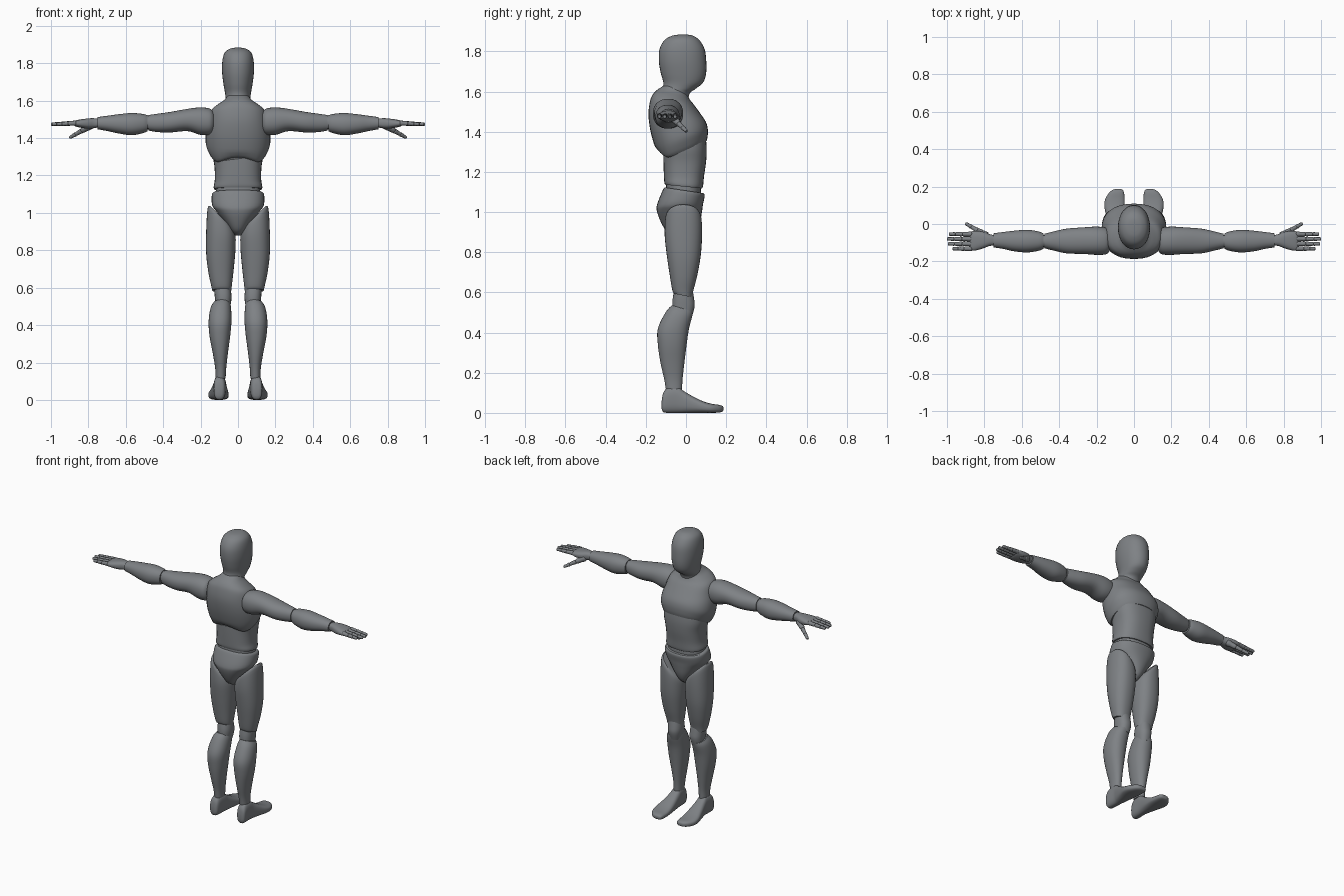
import bpy, bmesh, math
from mathutils import Vector, Matrix

SIDES, STEPS = 32, 4
GREY = bpy.data.materials.new("dark_grey")
GREY.diffuse_color = (.21, .222, .235, 1)


def catmull(a, b, c, d, t):
    return [0.5 * (2 * q + (r - p) * t + (2 * p - 5 * q + 4 * r - s) * t * t
                   + (3 * q - p - 3 * r + s) * t ** 3) for p, q, r, s in zip(a, b, c, d)]


def loft(name, axis, rings, power=2.2, mirror=False, matrix=None, sides=SIDES):
    """Skin rings (t, u0, u1, v0, v1, slope_u, slope_v) along an axis, smoothly interpolated."""
    rings = [list(r) + [0] * (7 - len(r)) for r in rings]
    ext = [rings[0]] + rings + [rings[-1]]
    full = [catmull(*ext[i:i + 4], k / STEPS) for i in range(len(rings) - 1) for k in range(STEPS)]
    full.append(rings[-1])
    bm = bmesh.new()
    loops = []
    for t, u0, u1, v0, v1, su, sv in full:
        loop = []
        for k in range(sides):
            a = 2 * math.pi * k / sides
            c, s = math.cos(a), math.sin(a)
            du = (u1 - u0) / 2 * math.copysign(abs(c) ** (2 / power), c)
            dv = (v1 - v0) / 2 * math.copysign(abs(s) ** (2 / power), s)
            u, v, w = (u0 + u1) / 2 + du, (v0 + v1) / 2 + dv, t + su * du + sv * dv
            co = Vector({'x': (w, u, v), 'y': (u, w, v), 'z': (u, v, w)}[axis])
            loop.append(bm.verts.new(matrix @ co if matrix else co))
        loops.append(loop)
    for a, b in zip(loops, loops[1:]):
        for k in range(sides):
            j = (k + 1) % sides
            bm.faces.new((a[k], a[j], b[j], b[k]))
    bm.faces.new(loops[0])
    bm.faces.new(loops[-1])
    bmesh.ops.recalc_face_normals(bm, faces=bm.faces)
    mesh = bpy.data.meshes.new(name)
    bm.to_mesh(mesh)
    bm.free()
    mesh.materials.append(GREY)
    ob = bpy.data.objects.new(name, mesh)
    bpy.context.collection.objects.link(ob)
    if mirror:
        ob.modifiers.new("Mirror", 'MIRROR').use_mirror_merge = False
    bpy.ops.object.select_all(action='DESELECT')
    ob.select_set(True)
    bpy.context.view_layer.objects.active = ob
    bpy.ops.object.shade_smooth_by_angle(angle=math.radians(40))
    return ob


def sym(z, x, y0, y1, slope=0):
    return (z, -x, x, y0, y1, 0, slope)


def bone(name, p0, p1, r0, r1):
    """Rounded tapered finger segment between two points."""
    p0, p1 = Vector(p0), Vector(p1)
    d = p1 - p0
    m = Matrix.Translation(p0) @ d.to_track_quat('Z', 'Y').to_matrix().to_4x4()
    n = d.length
    prof = [(0, .6 * r0), (.12 * n, r0), (.5 * n, (r0 + r1) / 2.1), (.88 * n, r1), (n, .6 * r1)]
    loft(name, 'z', [(z, -r, r, -r, r) for z, r in prof], 2, True, m, 12)


# Head and neck
loft("head", 'z', [
    sym(1.883, .018, -.04, .01), sym(1.877, .045, -.072, .037), sym(1.855, .072, -.108, .068),
    sym(1.81, .084, -.132, .093), sym(1.75, .085, -.135, .101), sym(1.69, .078, -.125, .10),
    sym(1.645, .07, -.113, .085), sym(1.615, .066, -.118, .05), sym(1.59, .068, -.138, .018),
    sym(1.54, .085, -.165, .01)], 2.1)

# Chest: sloping shoulders, rib cage rising from the back to the pectoral line
chest = loft("chest", 'z', [
    sym(1.625, .055, -.105, .0, -.15), sym(1.60, .076, -.14, .006, -.15),
    sym(1.575, .112, -.163, .018, -.15), sym(1.545, .145, -.178, .04, -.1),
    sym(1.49, .16, -.187, .072), sym(1.43, .172, -.178, .098, .15),
    sym(1.37, .172, -.155, .108, .35), sym(1.325, .154, -.135, .108, .45),
    sym(1.305, .14, -.12, .103, .45)], 2.3)
for v in chest.data.vertices:  # arched notch in the lower back edge
    if v.co.y < -.05 and v.co.z < 1.33:
        v.co.z += .045 * max(0, 1 - (v.co.x / .11) ** 2) * (1.33 - v.co.z) / .08

# Abdomen, waist band and pelvis
loft("abdomen", 'z', [
    sym(1.40, .135, -.11, .095), sym(1.32, .138, -.112, .103), sym(1.25, .126, -.112, .1),
    sym(1.18, .124, -.11, .09), sym(1.14, .13, -.108, .085, -.1), sym(1.127, .128, -.104, .08, -.1)], 2.5)
loft("waist", 'z', [sym(1.15, .118, -.098, .073), sym(1.08, .12, -.10, .075)], 2.4)
loft("pelvis", 'z', [
    sym(1.108, .132, -.105, .088, -.15), sym(1.095, .14, -.115, .093, -.15),
    sym(1.04, .138, -.143, .085), sym(1.005, .114, -.145, .08), sym(.95, .072, -.125, .07),
    sym(.905, .04, -.098, .05), sym(.88, .018, -.06, .02)], 2.3)

# Legs
loft("thighs", 'z', [
    (.975, .025, .15, -.095, .068, 1.0, 0), (.955, .015, .163, -.104, .078, .9, 0),
    (.88, .012, .17, -.106, .08, .3, 0), (.78, .015, .17, -.095, .073),
    (.68, .025, .158, -.08, .055), (.61, .033, .143, -.068, .037),
    (.585, .036, .138, -.06, .03, 0, -.2)], 2.3, True)
loft("knees", 'z', [
    (.63, .045, .125, -.055, .03), (.57, .036, .125, -.066, .04),
    (.53, .036, .123, -.068, .043), (.48, .045, .12, -.065, .03)], 2.3, True)
loft("calves", 'z', [
    (.52, .042, .13, -.07, .035, 0, -.3), (.49, .037, .147, -.1, .03, 0, -.2),
    (.42, .035, .157, -.14, .015), (.34, .042, .152, -.14, .003),
    (.25, .054, .135, -.127, -.008), (.17, .063, .122, -.109, -.017),
    (.115, .066, .12, -.1, -.02)], 2.2, True)
loft("feet", 'y', [
    (-.121, .085, .115, .02, .06), (-.113, .073, .127, .004, .1), (-.09, .067, .13, 0, .125),
    (-.04, .063, .13, 0, .128), (-.01, .06, .135, 0, .108), (.04, .054, .147, 0, .079),
    (.09, .05, .158, 0, .056), (.13, .05, .155, 0, .045), (.165, .053, .135, .002, .04),
    (.182, .06, .115, .007, .034), (.187, .072, .1, .014, .027)], 2.7, True)

# Arms in a level pose
loft("upper_arms", 'x', [
    (.13, -.145, -.035, 1.435, 1.54), (.15, -.162, -.02, 1.418, 1.557),
    (.2, -.165, -.014, 1.417, 1.564), (.27, -.16, -.018, 1.437, 1.556),
    (.36, -.157, -.025, 1.43, 1.54), (.43, -.142, -.04, 1.432, 1.53),
    (.478, -.13, -.052, 1.44, 1.523)], 2.2, True)
loft("elbows", 'x', [
    (.45, -.115, -.065, 1.455, 1.51), (.48, -.125, -.058, 1.445, 1.52),
    (.51, -.115, -.065, 1.455, 1.51)], 2, True)
loft("forearms", 'x', [
    (.485, -.133, -.05, 1.435, 1.522), (.51, -.143, -.04, 1.426, 1.529),
    (.57, -.152, -.031, 1.415, 1.534), (.64, -.146, -.036, 1.425, 1.527),
    (.70, -.133, -.043, 1.438, 1.519), (.752, -.125, -.05, 1.447, 1.512)], 2.2, True)

# Hands
loft("palms", 'x', [
    (.74, -.115, -.06, 1.458, 1.502), (.77, -.117, -.055, 1.453, 1.506),
    (.80, -.128, -.043, 1.45, 1.505), (.84, -.14, -.037, 1.455, 1.5),
    (.868, -.143, -.04, 1.462, 1.494), (.877, -.138, -.046, 1.468, 1.488)], 2.5, True)
for finger, y, tip in (("index", -.054, .99), ("middle", -.08, 1.0),
                       ("ring", -.106, .995), ("little", -.132, .97)):
    start = .865
    for i, (f0, f1) in enumerate(((0, .42), (.4, .73), (.71, 1))):
        x0, x1 = start + (tip - start) * f0, start + (tip - start) * f1
        r = .0135 - .0015 * i
        bone(f"{finger}_finger_{i + 1}", (x0, y, 1.48 - .006 * f0), (x1, y, 1.48 - .006 * f1), r, r - .0015)

# Thumbs
root, end = Vector((.785, -.065, 1.468)), Vector((.9, .003, 1.402))
for i, (f0, f1, r) in enumerate(((0, .45, .02), (.42, .74, .0135), (.71, 1, .0115))):
    bone(f"thumb_{i + 1}", root.lerp(end, f0), root.lerp(end, f1), r, r * .75)
